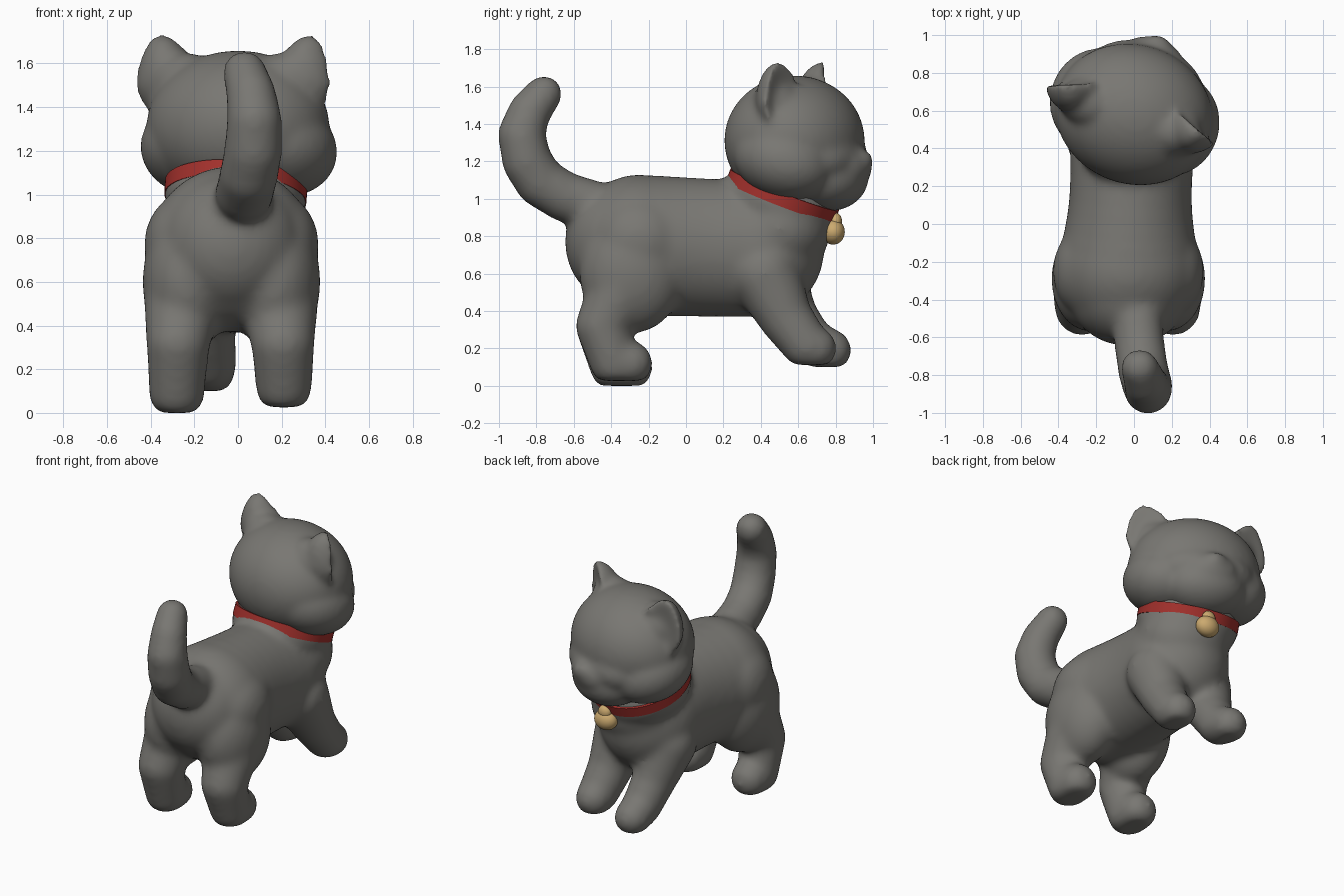
import bpy, bmesh, math
from mathutils import Matrix, Vector, Euler

if "Cube" in bpy.data.objects:
    bpy.data.objects.remove(bpy.data.objects["Cube"])


def material(name, color):
    mat = bpy.data.materials.new(name)
    mat.use_nodes = True
    mat.diffuse_color = (*color, 1)
    bsdf = next(n for n in mat.node_tree.nodes if n.type == 'BSDF_PRINCIPLED')
    bsdf.inputs["Base Color"].default_value = (*color, 1)
    bsdf.inputs["Roughness"].default_value = 0.7
    return mat


FUR = material("grey fur", (0.19, 0.185, 0.17))
RED = material("red collar", (0.36, 0.03, 0.025))
GOLD = material("gold bell", (0.6, 0.4, 0.16))


def make_object(name, bm, mat):
    mesh = bpy.data.meshes.new(name)
    bm.to_mesh(mesh)
    bm.free()
    for face in mesh.polygons:
        face.use_smooth = True
    mesh.materials.append(mat)
    obj = bpy.data.objects.new(name, mesh)
    bpy.context.collection.objects.link(obj)
    return obj


def blob(bm, center, radii, frame=Matrix(), floor=None):
    """Ellipsoid, optionally flattened at a floor height."""
    matrix = frame @ Matrix.Translation(center) @ Matrix.Diagonal((*radii, 1))
    verts = bmesh.ops.create_icosphere(bm, subdivisions=4, radius=1, matrix=matrix)["verts"]
    if floor is not None:
        for v in verts:
            v.co.z = max(v.co.z, floor)


def limb(bm, points, floor=None, steps=5):
    """Tapered tube of spheres through (x, y, z, radius) points."""
    for a, b in zip(points, points[1:]):
        a, b = Vector(a), Vector(b)
        for i in range(steps + 1):
            p = a.lerp(b, i / steps)
            blob(bm, p[:3], (p[3],) * 3, floor=floor)


def fuse(obj, voxel, passes):
    """Melt overlapping volumes into one soft skin."""
    remesh = obj.modifiers.new("Fuse", 'REMESH')
    remesh.mode = 'VOXEL'
    remesh.voxel_size = voxel
    remesh.use_smooth_shade = True
    soften = obj.modifiers.new("Soften", 'SMOOTH')
    soften.factor = 0.5
    soften.iterations = passes


# Torso: closely spaced ellipsoids from hips to chest, blended between both ends
bm = bmesh.new()
MID = -0.03
HIPS, CHEST = Vector((-0.25, 0.38, 0.38)), Vector((0.38, 0.33, 0.365))
for i in range(8):
    t = i / 7
    y, rx, rz = HIPS.lerp(CHEST, t)
    waist = 0.025 * math.sin(math.pi * t)
    blob(bm, (MID + 0.02 * t, y, 0.75 - 0.02 * t), (rx - waist, 0.36, rz))
blob(bm, (MID, -0.36, 0.77), (0.32, 0.287, 0.325))
for side in (-1, 1):
    blob(bm, (MID + side * 0.2, -0.29, 0.6), (0.208, 0.28, 0.32))
    blob(bm, (MID + side * 0.2, -0.25, 0.77), (0.2, 0.25, 0.24))

# Breast and neck
blob(bm, (0.02, 0.5, 0.84), (0.3, 0.275, 0.25))
neck_frame = (Matrix.Translation((-0.01, 0.515, 1.015))
              @ Euler((math.radians(-21), math.radians(4), 0)).to_matrix().to_4x4())
blob(bm, (0, 0, -0.03), (0.327, 0.314, 0.22), neck_frame)

# Hind legs
for x, floor in ((-0.28, 0.0), (0.21, 0.025)):
    limb(bm, [(x * 0.9, -0.34, 0.52, 0.18), (x * 0.98, -0.445, 0.32, 0.146),
              (x, -0.385, 0.1 + floor, 0.13), (x, -0.3, 0.095 + floor, 0.122)], floor)

# Front legs, one striding ahead of the other
limb(bm, [(0.17, 0.42, 0.6, 0.19), (0.2, 0.53, 0.37, 0.145),
          (0.22, 0.64, 0.22, 0.128), (0.22, 0.69, 0.2, 0.117)], 0.11)
limb(bm, [(-0.17, 0.45, 0.6, 0.19), (-0.15, 0.56, 0.38, 0.14),
          (-0.13, 0.67, 0.23, 0.125), (-0.13, 0.77, 0.19, 0.115)], 0.10)

# Raised tail
limb(bm, [(0.02, -0.5, 0.97, 0.13), (0.03, -0.65, 1.01, 0.134), (0.05, -0.78, 1.09, 0.135),
          (0.07, -0.85, 1.2, 0.134), (0.075, -0.88, 1.34, 0.127), (0.06, -0.84, 1.46, 0.115),
          (0.03, -0.76, 1.56, 0.1)])
fuse(make_object("body_legs_and_tail", bm, FUR), 0.02, 18)

# Head, turned a little to one side
head_frame = Matrix.Translation((0.0, 0.58, 1.3)) @ Matrix.Rotation(math.radians(-19), 4, 'Z')
jaw_frame = head_frame @ Matrix.Rotation(math.radians(-18), 4, 'X')
bm = bmesh.new()
blob(bm, (0, 0, 0.01), (0.425, 0.37, 0.35), head_frame)
blob(bm, (0, 0, 0.1), (0.39, 0.32, 0.255), head_frame)
for side in (-1, 1):
    blob(bm, (side * 0.21, 0.04, -0.085), (0.25, 0.28, 0.21), jaw_frame)
blob(bm, (0, -0.01, -0.11), (0.36, 0.32, 0.2), jaw_frame)
blob(bm, (0, 0.19, -0.19), (0.26, 0.21, 0.178), head_frame)
blob(bm, (0, 0.19, -0.09), (0.32, 0.2, 0.17), head_frame)
blob(bm, (0, 0.31, -0.13), (0.17, 0.115, 0.12), head_frame)
blob(bm, (0, 0.385, -0.1), (0.075, 0.057, 0.06), head_frame)

# Cupped ears: a pointed ellipsoid with its front half pressed flat, on a soft base
for side in (-1, 1):
    blob(bm, (side * 0.235 - 0.01, -0.02, 0.2), (0.16, 0.13, 0.15), head_frame)
    frame = (head_frame @ Matrix.Translation((side * 0.315 - 0.02, 0, 0.23))
             @ Euler((0, math.radians(side * 12), math.radians(-side * 22))).to_matrix().to_4x4())
    verts = bmesh.ops.create_icosphere(bm, subdivisions=4, radius=1)["verts"]
    for v in verts:
        x, y, z = v.co
        if y > 0:
            y *= -0.1
        x *= 1 - 0.3 * max(z, 0)
        v.co = frame @ Vector((x * 0.155, y * 0.16 + 0.06, z * 0.21))
fuse(make_object("head_and_ears", bm, FUR), 0.017, 16)

# Collar: closed band swept round the neck
bm = bmesh.new()
profile = [(-0.07, -0.035), (0.0, -0.035), (0.0, 0.035), (-0.07, 0.035)]
count = 64
rings = []
for i in range(count):
    a = math.tau * i / count
    rings.append([bm.verts.new(neck_frame @ Vector(((0.326 + r) * math.cos(a),
                                                    (0.311 + r) * math.sin(a), z)))
                  for r, z in profile])
for i in range(count):
    r0, r1 = rings[i], rings[(i + 1) % count]
    for j in range(len(profile)):
        k = (j + 1) % len(profile)
        bm.faces.new((r0[j], r1[j], r1[k], r0[k]))
bmesh.ops.recalc_face_normals(bm, faces=bm.faces)
collar = make_object("collar", bm, RED)
bpy.context.view_layer.objects.active = collar
collar.select_set(True)
bpy.ops.object.shade_smooth_by_angle(angle=math.radians(40))

# Bell with its hanging loop
bm = bmesh.new()
blob(bm, (0.06, 0.787, 0.823), (0.08, 0.062, 0.068))
blob(bm, (0.06, 0.8, 0.88), (0.046, 0.034, 0.045))
make_object("bell", bm, GOLD)
